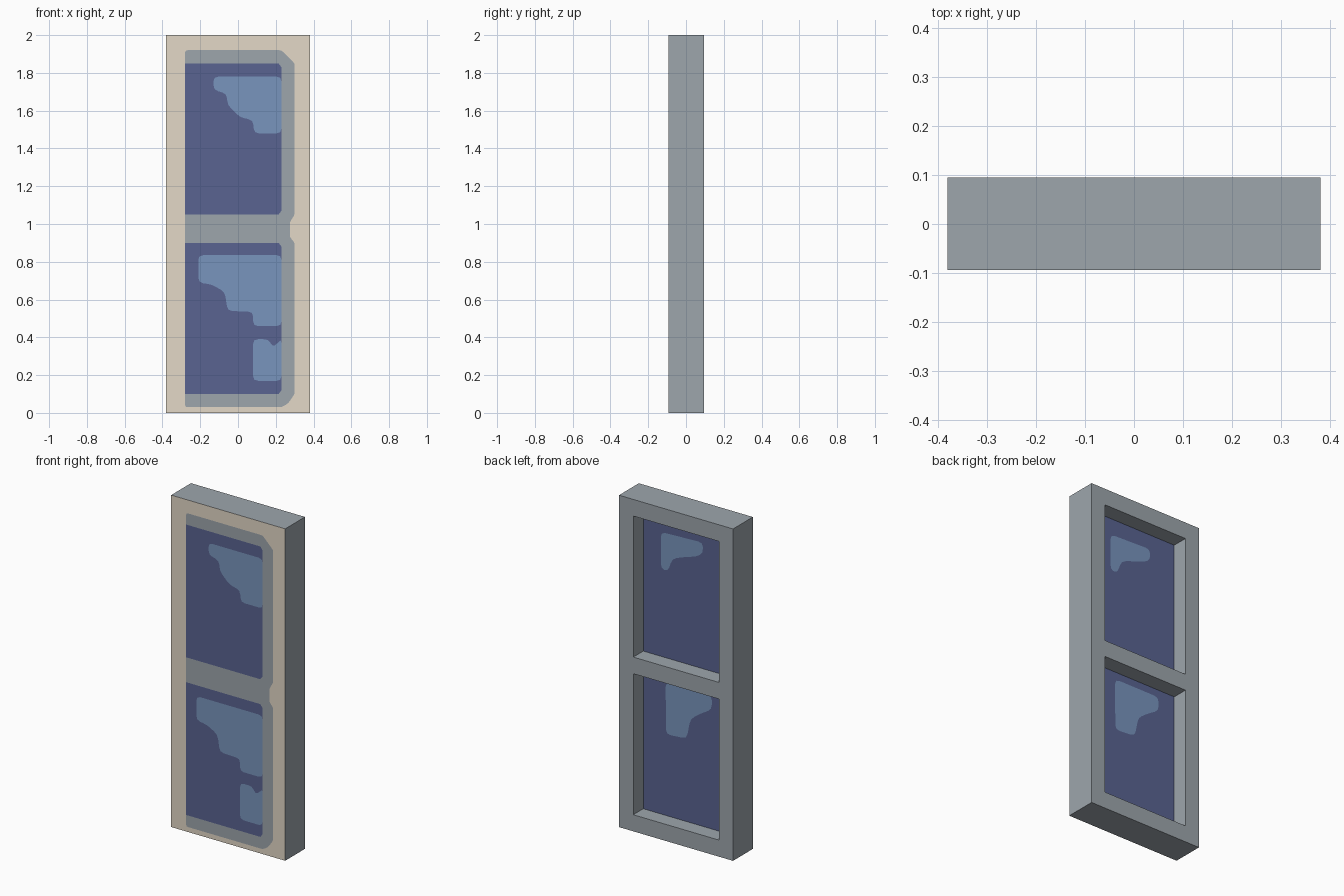
import bpy, bmesh
from mathutils import Vector

if "Cube" in bpy.data.objects:
    bpy.data.objects.remove(bpy.data.objects["Cube"])

W, H, D = 0.38, 2.0, 0.095       # half width, height, half depth


def material(name, rgb):
    m = bpy.data.materials.new(name)
    m.diffuse_color = (*rgb, 1.0)
    m.use_nodes = True
    m.node_tree.nodes["Principled BSDF"].inputs["Base Color"].default_value = m.diffuse_color
    return m


GREY = material("grey frame", (0.34, 0.38, 0.415))
BEIGE = material("beige border", (0.77, 0.69, 0.57))
DARK = material("dark blue glass", (0.10, 0.127, 0.285))
LIGHT = material("light blue reflection", (0.19, 0.30, 0.51))


def add_object(name, bm, mats):
    me = bpy.data.meshes.new(name)
    bm.to_mesh(me)
    bm.free()
    for m in mats:
        me.materials.append(m)
    ob = bpy.data.objects.new(name, me)
    bpy.context.collection.objects.link(ob)
    return ob


def soften(pts, r):
    """Cut each corner of an x-z outline with two short edges."""
    out = []
    n = len(pts)
    for i in range(n):
        p, a, b = (Vector(pts[k % n]) for k in (i, i - 1, i + 1))
        da, db = a - p, b - p
        s = p + da.normalized() * min(r, da.length * 0.4)
        e = p + db.normalized() * min(r, db.length * 0.4)
        out += [s, (s + e) * 0.25 + p * 0.5, e]
    return out


def plate(name, pts, y, mat, r=0.0, facing=-1):
    """Thin painted sheet on the front (-1) or back (+1)."""
    pts = soften(pts, r) if r else pts
    bm = bmesh.new()
    f = bm.faces.new([bm.verts.new((p[0], y, p[1])) for p in pts])
    f.normal_update()
    if f.normal.y * facing < 0:
        f.normal_flip()
    add_object(name, bm, [mat])


# Frame block: two rear recesses, beige front, glass at the recess bottoms
bm = bmesh.new()
bmesh.ops.create_cube(bm, size=1)
for v in bm.verts:
    v.co = Vector((v.co.x * 2 * W, D if v.co.y > 0 else -D + 0.0015, (v.co.z + 0.5) * H))
for axis, cuts in ((0, (-0.285, 0.285)), (2, (0.1, 0.95, 1.05, 1.9))):
    for c in cuts:
        co, no = Vector(), Vector()
        co[axis], no[axis] = c, 1
        bmesh.ops.bisect_plane(bm, geom=bm.verts[:] + bm.edges[:] + bm.faces[:],
                               plane_co=co, plane_no=no)
bm.normal_update()
panes = []
for f in bm.faces:
    c = f.calc_center_median()
    if f.normal.y < -0.9:
        f.material_index = 1
    elif f.normal.y > 0.9 and abs(c.x) < 0.2 and (0.1 < c.z < 0.95 or 1.05 < c.z < 1.9):
        panes.append(f)
for f in panes:
    res = bmesh.ops.extrude_face_region(bm, geom=[f])
    moved = [g for g in res["geom"] if isinstance(g, bmesh.types.BMVert)]
    bmesh.ops.translate(bm, verts=moved, vec=(0, -D, 0))
    for g in res["geom"]:
        if isinstance(g, bmesh.types.BMFace):
            g.material_index = 2
    if f.is_valid:
        bm.faces.remove(f)
bmesh.ops.recalc_face_normals(bm, faces=bm.faces)
add_object("window_frame", bm, [GREY, BEIGE, DARK])

# Grey painted surround on the front
plate("front_surround", [(-0.28, 0.03), (0.23, 0.03), (0.265, 0.05), (0.30, 0.10),
                         (0.30, 0.90), (0.275, 0.93), (0.275, 1.01), (0.30, 1.05),
                         (0.30, 1.85), (0.23, 1.92), (-0.28, 1.92)],
      -D + 0.001, GREY, 0.012)

# Front glass panes, with clipped right-hand corners
for name, z0, z1 in (("lower", 0.10, 0.90), ("upper", 1.05, 1.85)):
    plate("front_glass_" + name, [(-0.28, z0), (0.215, z0), (0.23, z0 + 0.02),
                                  (0.23, z1 - 0.02), (0.215, z1), (-0.28, z1)],
          -D + 0.0005, DARK)

# Stepped reflections on the front glass
front = {
    "front_reflection_upper": [(-0.13, 1.78), (0.23, 1.78), (0.23, 1.48), (0.085, 1.48),
                               (0.08, 1.55), (0.01, 1.565), (-0.055, 1.63),
                               (-0.06, 1.69), (-0.13, 1.71)],
    "front_reflection_middle": [(-0.21, 0.835), (0.23, 0.835), (0.23, 0.46), (0.08, 0.46),
                                (0.08, 0.535), (-0.055, 0.54), (-0.07, 0.64),
                                (-0.14, 0.68), (-0.21, 0.69)],
    "front_reflection_lower": [(0.08, 0.39), (0.16, 0.39), (0.185, 0.35), (0.21, 0.37),
                               (0.23, 0.39), (0.23, 0.17), (0.08, 0.17)],
}
for name, pts in front.items():
    plate(name, pts, -D, LIGHT, 0.025)

# Reflections on the recessed rear glass
back = {
    "back_reflection_upper": [(0.167, 1.80), (-0.113, 1.81), (-0.113, 1.745), (-0.07, 1.715),
                              (0.01, 1.69), (0.09, 1.66), (0.12, 1.575), (0.167, 1.58)],
    "back_reflection_lower": [(0.135, 0.905), (-0.173, 0.905), (-0.173, 0.82), (-0.10, 0.777),
                              (-0.03, 0.725), (-0.005, 0.60), (0.133, 0.59)],
}
for name, pts in back.items():
    plate(name, pts, 0.001, LIGHT, 0.03, 1)
